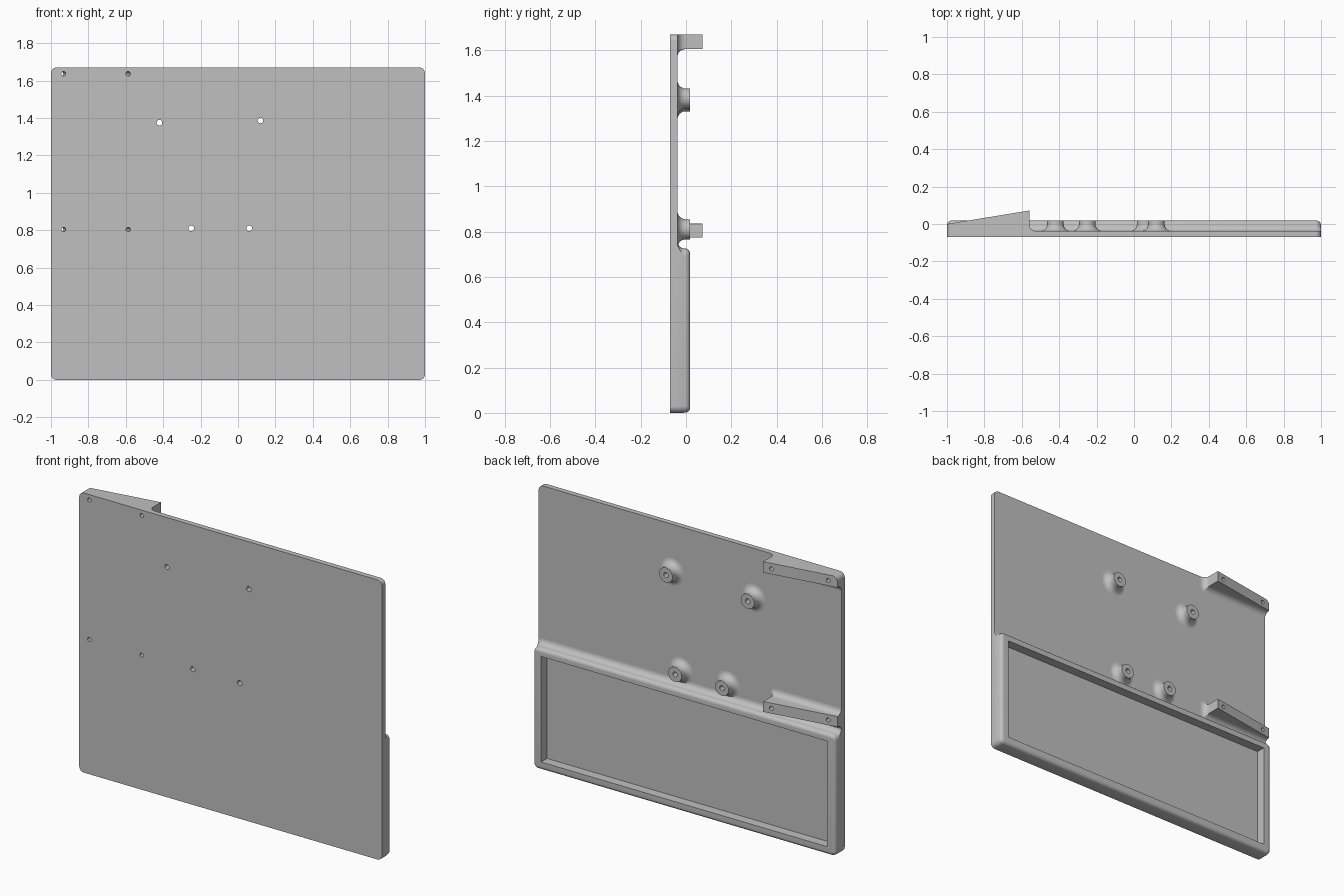
import bpy, bmesh, math
from mathutils import Matrix, Vector

if "Cube" in bpy.data.objects:
    bpy.data.objects.remove(bpy.data.objects["Cube"], do_unlink=True)

W, H = 1.0, 1.67               # half width and height of the panel
FRONT, BACK = -0.07, -0.038    # panel faces
RIM = 0.018                    # back of the frame and of the bosses

grey = bpy.data.materials.new("grey plastic")
grey.use_nodes = True
grey.diffuse_color = (0.53, 0.53, 0.53, 1)
grey.node_tree.nodes["Principled BSDF"].inputs["Base Color"].default_value = (0.53, 0.53, 0.53, 1)


def finish(name, bm):
    bmesh.ops.remove_doubles(bm, verts=bm.verts, dist=1e-5)
    bmesh.ops.recalc_face_normals(bm, faces=bm.faces)
    mesh = bpy.data.meshes.new(name)
    bm.to_mesh(mesh)
    bm.free()
    mesh.materials.append(grey)
    obj = bpy.data.objects.new(name, mesh)
    bpy.context.scene.collection.objects.link(obj)
    return obj


def loft(bm, x0, x1, z0, z1, radius, layers, top=None, seg=8):
    """Stack rounded rectangles; layers are (outward offset, y) pairs."""
    rings = []
    for k, (off, y) in enumerate(layers):
        ring, last = [], k == len(layers) - 1
        corners = ((x1, z1, 1, 1), (x0, z1, -1, 1), (x0, z0, -1, -1), (x1, z0, 1, -1))
        for q, (cx, cz, sx, sz) in enumerate(corners):
            for i in range(seg + 1):
                a = (q + i / seg) * math.pi / 2
                x = cx - sx * radius + (radius + off) * math.cos(a)
                z = cz - sz * radius + (radius + off) * math.sin(a)
                ring.append(bm.verts.new((x, top(x) if last and top else y, z)))
        rings.append(ring)
    n = len(rings[0])
    for a, b in zip(rings, rings[1:]):
        for i in range(n):
            j = (i + 1) % n
            bm.faces.new((a[i], a[j], b[j], b[i]))
    bm.faces.new(rings[0])
    bm.faces.new(rings[-1])


def flare(r, n=8):
    """Concave fillet from the panel up to straight sides."""
    arc = [(i / n) * math.pi / 2 for i in range(n + 1)]
    return [(r, BACK - 0.015)] + [(r * (1 - math.sin(a)), BACK + r * (1 - math.cos(a))) for a in arc]


def boolean(obj, cutter, operation):
    mod = obj.modifiers.new(operation.lower(), 'BOOLEAN')
    mod.operation, mod.object, mod.solver = operation, cutter, 'EXACT'
    bpy.ops.object.select_all(action='DESELECT')
    bpy.context.view_layer.objects.active = obj
    obj.select_set(True)
    bpy.ops.object.modifier_apply(modifier=mod.name)


def slope(x):
    return 0.072 * (x + W) / 0.44


# Flat panel
bm = bmesh.new()
loft(bm, -W, W, 0, H, 0.03, [(0, FRONT), (0, BACK)])
panel = finish("panel", bm)

# Raised frame around the lower recess, with rounded back edges
edge = 0.022
bm = bmesh.new()
round_over = [(-edge * (1 - math.cos(a)), RIM - edge + edge * math.sin(a))
              for a in [i / 6 * math.pi / 2 for i in range(7)]]
loft(bm, -W + 0.001, W - 0.001, 0.001, 0.725, 0.03, flare(RIM - edge - BACK)[:-1] + round_over)
frame = finish("recess_frame", bm)

# Sloped mounting wedges
wedges = []
for name, z0, z1 in (("upper_wedge", 1.605, H + 0.01), ("lower_wedge", 0.773, 0.835)):
    bm = bmesh.new()
    loft(bm, -W - 0.01, -0.56, z0, z1, 0.002, flare(0.035) + [(0, 0)], top=slope)
    wedges.append(finish(name, bm))

# Screw bosses
boss_spots = ((-0.42, 1.375), (0.12, 1.387), (-0.25, 0.81), (0.06, 0.81))
bosses = []
for i, (x, z) in enumerate(boss_spots):
    bm = bmesh.new()
    r = 0.044
    loft(bm, x - r, x + r, z - r, z + r, r, flare(0.038) + [(0, RIM)])
    bosses.append(finish(f"boss_{i + 1}", bm))

# Helpers: panel outline, recess, holes
bm = bmesh.new()
loft(bm, -W, W, 0, H, 0.03, [(0, -0.2), (0, 0.2)])
outline = finish("outline_helper", bm)

bm = bmesh.new()
loft(bm, -0.945, 0.945, 0.05, 0.68, 0.001, [(0, -0.1), (0, 0.1)], seg=1)
recess = finish("recess_cutter", bm)

bm = bmesh.new()
for x, z in boss_spots:
    r = 0.015
    loft(bm, x - r, x + r, z - r, z + r, r, [(0, -0.2), (0, 0.2)], seg=6)
tilt = Matrix.Rotation(math.atan(slope(0)), 4, 'Y')
axis = Vector((-slope(0), 1, 0)).normalized()
turn = axis.to_track_quat('Z', 'Y').to_matrix().to_4x4()
for x in (-0.933, -0.587):
    for z in (1.637, 0.804):
        spot = Matrix.Translation(Vector((x, FRONT, z)))
        bmesh.ops.create_cone(bm, cap_ends=True, segments=20, radius1=0.012,
                              radius2=0.012, depth=0.5, matrix=spot @ turn)
holes = finish("hole_cutter", bm)

# Trim the raised parts to the panel outline, then cut the openings
for obj in [frame] + wedges:
    boolean(obj, outline, 'INTERSECT')
boolean(frame, recess, 'DIFFERENCE')
for obj in [panel] + wedges + bosses:
    boolean(obj, holes, 'DIFFERENCE')
for helper in (outline, recess, holes):
    bpy.data.objects.remove(helper, do_unlink=True)

# Smooth fillets, sharp edges
bpy.ops.object.select_all(action='DESELECT')
for obj in [panel, frame] + wedges + bosses:
    obj.select_set(True)
    bpy.context.view_layer.objects.active = obj
bpy.ops.object.shade_smooth_by_angle(angle=math.radians(30))
